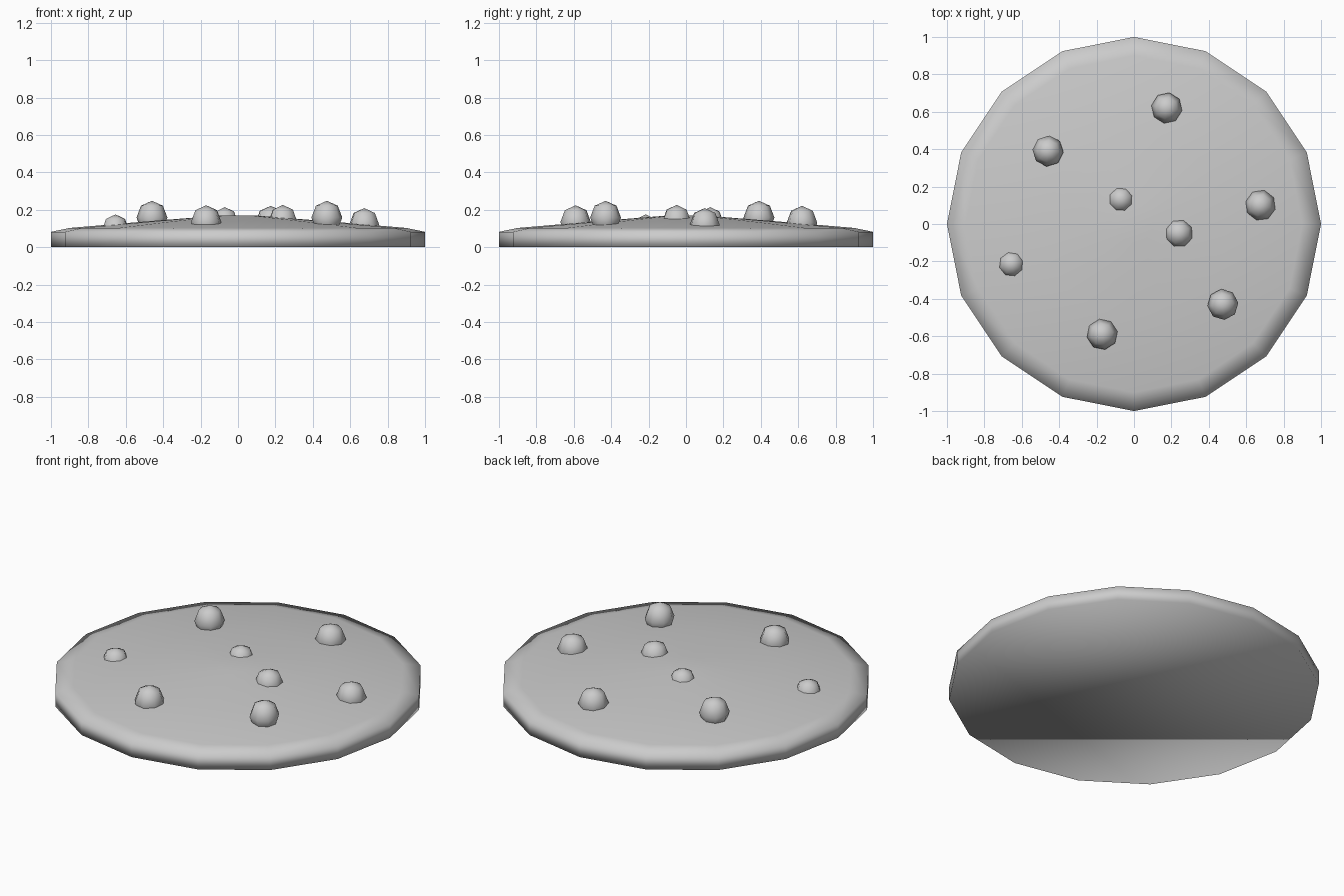
import bpy, bmesh, math
from mathutils import Matrix

if "Cube" in bpy.data.objects:
    bpy.data.objects.remove(bpy.data.objects["Cube"])


def finish(bm, name):
    bmesh.ops.recalc_face_normals(bm, faces=bm.faces)
    for f in bm.faces:
        f.smooth = True
    me = bpy.data.meshes.new(name)
    bm.to_mesh(me)
    bm.free()
    ob = bpy.data.objects.new(name, me)
    bpy.context.collection.objects.link(ob)
    return ob


# Biscuit: 16-sided lathe with a flat base and a shallow domed top
SIDES = 16
profile = [(1.0, 0.0), (1.0, 0.082), (0.9, 0.103), (0.5, 0.137), (0.1, 0.169)]
bm = bmesh.new()
rings = []
for r, z in profile:
    rings.append([bm.verts.new((r * math.cos(i * math.tau / SIDES),
                                r * math.sin(i * math.tau / SIDES), z))
                  for i in range(SIDES)])
for low, high in zip(rings, rings[1:]):
    for i in range(SIDES):
        j = (i + 1) % SIDES
        bm.faces.new((low[i], low[j], high[j], high[i]))
bm.faces.new(rings[0][::-1])
bm.faces.new(rings[-1])
finish(bm, "biscuit")

# Chips: low-poly balls half sunk in the top (x, y, top height, radius)
chips = [
    (-0.46, 0.39, 0.248, 0.083), (0.175, 0.62, 0.221, 0.083),
    (0.675, 0.10, 0.209, 0.083), (0.24, -0.05, 0.226, 0.080),
    (-0.07, 0.13, 0.214, 0.074), (-0.655, -0.215, 0.175, 0.074),
    (-0.17, -0.59, 0.224, 0.083), (0.475, -0.43, 0.248, 0.083),
]
for n, (x, y, top, r) in enumerate(chips, 1):
    height = r * 1.08
    bm = bmesh.new()
    bmesh.ops.create_uvsphere(
        bm, u_segments=8, v_segments=4, radius=1,
        matrix=Matrix.Translation((x, y, top - height))
        @ Matrix.Rotation(n * 0.7, 4, 'Z')
        @ Matrix.Diagonal((r, r, height, 1)))
    finish(bm, f"chip_{n}")
